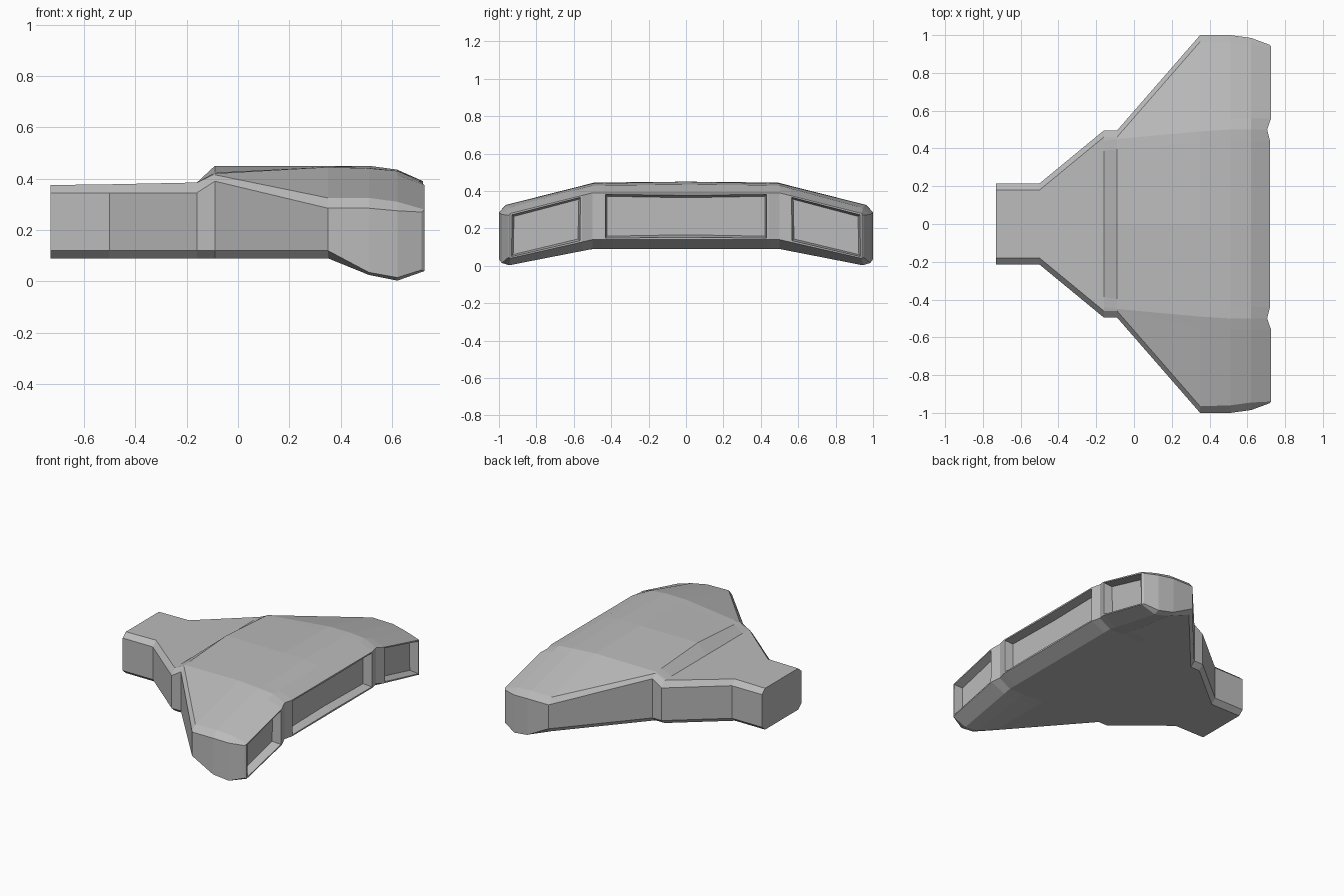
import bpy
import bmesh
from mathutils import Vector

cube = bpy.data.objects.get("Cube")
if cube:
    bpy.data.objects.remove(cube, do_unlink=True)

grey = bpy.data.materials.new("hull_grey")
grey.use_nodes = True
grey.diffuse_color = (0.5, 0.5, 0.5, 1)
shader = next(n for n in grey.node_tree.nodes if n.type == 'BSDF_PRINCIPLED')
shader.inputs["Base Color"].default_value = grey.diffuse_color

# Hull stations along x: outer half width, bevel inset, crease half width,
# top heights (centre, crease, bevel, wall), bottom heights (wall, bevel, centre)
STATIONS = [
    (-.73, .215, .035, .12, .375, .375, .375, .345, .12, .09, .09),
    (-.50, .215, .035, .12, .378, .378, .378, .345, .12, .09, .09),
    (-.16, .495, .035, .44, .385, .385, .385, .345, .12, .09, .09),
    (-.09, .495, .035, .45, .45, .42, .415, .39, .12, .09, .09),
    (.35, 1.0, .035, .49, .45, .445, .325, .285, .12, .09, .09),
    (.51, 1.0, .04, .50, .45, .44, .325, .285, .035, .025, .09),
    (.62, .985, .04, .50, .435, .43, .31, .275, .015, .003, .09),
    (.72, .95, .01, .50, .39, .39, .28, .27, .045, .04, .14),
]
# Small x offsets that shape the rear edge, centre to bevel
REAR_SHAPE = [0, 0, -.015, .005, .005]


def across(x, crease, edge, z_mid, z_crease, z_edge):
    """Points from the centre line, over the crease, out to the bevel."""
    mid, fold, rim = (Vector((x, y, z)) for y, z in
                      ((0, z_mid), (crease, z_crease), (edge, z_edge)))
    return [mid, mid.lerp(fold, .88), fold, fold.lerp(rim, .13), rim]


def half_ring(x, width, inset, crease, top, fold, bevel, wall_top,
              wall_low, low_bevel, low):
    """Half cross-section from top centre round to bottom centre."""
    upper = across(x, crease, width - inset, top, fold, bevel)
    lower = across(x, crease, width - inset, low, low, low_bevel)
    walls = [Vector((x, width, z)) for z in (wall_top, wall_low)]
    return upper, walls, lower


bm = bmesh.new()
rings = []
for station in STATIONS:
    upper, walls, lower = half_ring(*station)
    if station is STATIONS[-1]:
        for side in (upper, lower):
            for point, shift in zip(side, REAR_SHAPE):
                point.x += shift
        for point in walls:
            point.x -= .005
    half = upper + walls + lower[::-1]
    mirrored = [Vector((p.x, -p.y, p.z)) for p in half[-2:0:-1]]
    rings.append([bm.verts.new(p) for p in half + mirrored])

# Skin between neighbouring stations
count = len(rings[0])
for a, b in zip(rings, rings[1:]):
    for i in range(count):
        j = (i + 1) % count
        bm.faces.new((a[i], a[j], b[j], b[i]))
bm.faces.new(rings[0])

# Rear face: three panels separated by angled posts
rear = rings[-1]
panels = [bm.faces.new([rear[i] for i in (-1, 0, 1, 10, 11, 12)])]
for sign in (1, -1):
    def strip(i):
        ids = (i, i + 1, 10 - i, 11 - i)
        return bm.faces.new([rear[sign * k] for k in ids])
    strip(1)
    strip(2)
    panels.append(strip(3))
    bm.faces.new([rear[sign * k] for k in (4, 5, 6, 7)])

bmesh.ops.recalc_face_normals(bm, faces=bm.faces)

# Sunken panels with a thin rim and slightly tapered pocket walls
bmesh.ops.inset_individual(bm, faces=panels, thickness=.012)
bmesh.ops.inset_individual(bm, faces=panels, thickness=.014)
for panel in panels:
    for v in panel.verts:
        v.co.x -= .06

mesh = bpy.data.meshes.new("hull")
bm.to_mesh(mesh)
bm.free()
mesh.materials.append(grey)
hull = bpy.data.objects.new("hull", mesh)
bpy.context.collection.objects.link(hull)
